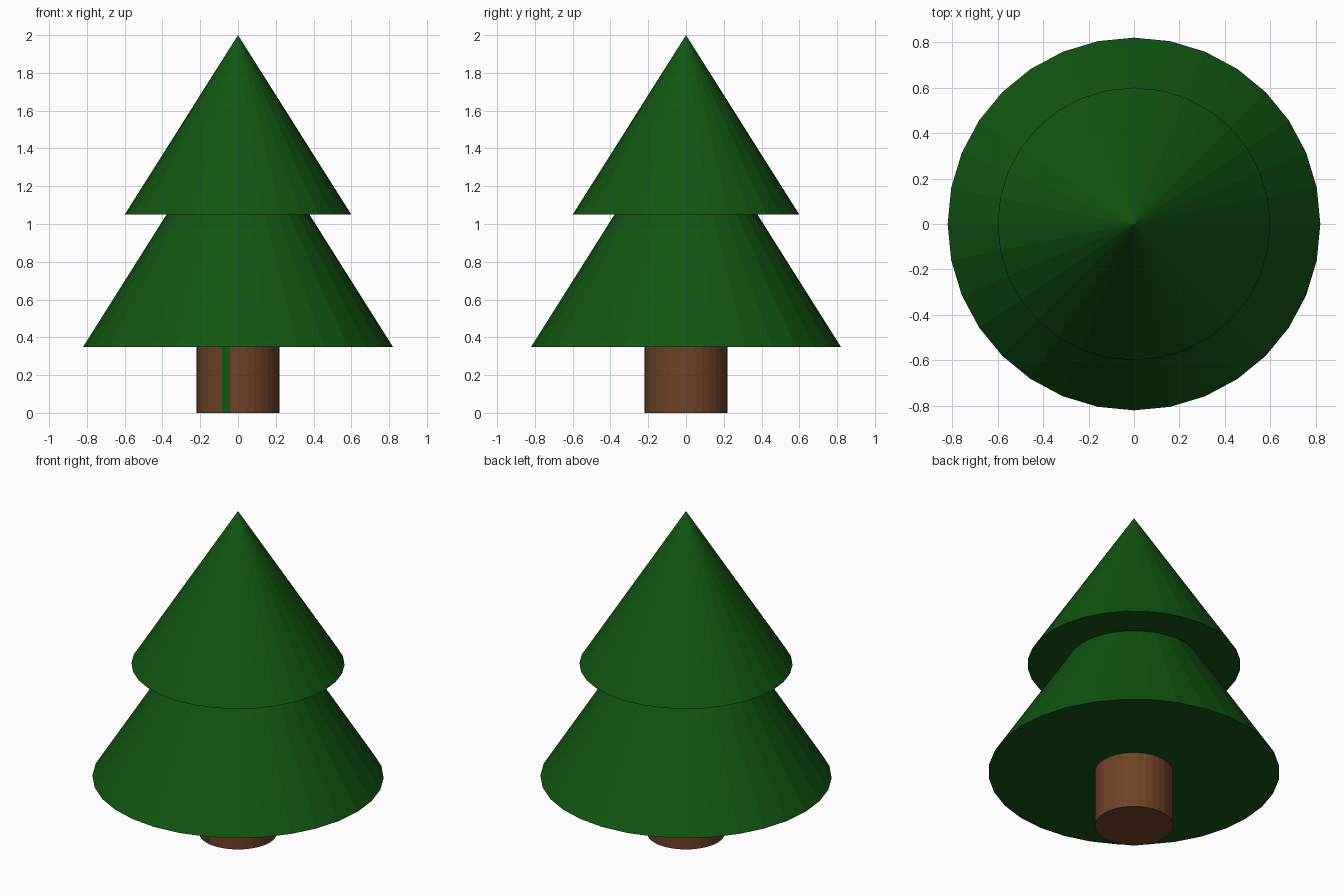
import bpy

if "Cube" in bpy.data.objects:
    bpy.data.objects.remove(bpy.data.objects["Cube"])

SIDES = 32


def material(name, colour):
    m = bpy.data.materials.new(name)
    m.diffuse_color = (*colour, 1.0)
    m.use_nodes = True
    m.node_tree.nodes["Principled BSDF"].inputs["Base Color"].default_value = m.diffuse_color
    return m


green = material("dark green", (0.006, 0.09, 0.006))
brown = material("bark brown", (0.155, 0.054, 0.020))


def cone(name, radius, bottom, top, mat, top_radius=0.0):
    bpy.ops.mesh.primitive_cone_add(
        vertices=SIDES, radius1=radius, radius2=top_radius,
        depth=top - bottom, location=(0, 0, (bottom + top) / 2))
    ob = bpy.context.object
    ob.name = name
    ob.data.materials.append(mat)
    return ob


# Foliage tiers
cone("lower_foliage", 0.82, 0.35, 1.65, green)
cone("upper_foliage", 0.60, 1.05, 2.0, green)

# Trunk, with one green side just left of the front centre
trunk = cone("trunk", 0.22, 0.0, 0.35, brown, top_radius=0.22)
trunk.data.materials.append(green)
for face in trunk.data.polygons:
    c = face.center
    if c.y < 0 and -0.08 < c.x < -0.05 and abs(face.normal.z) < 0.5:
        face.material_index = 1
